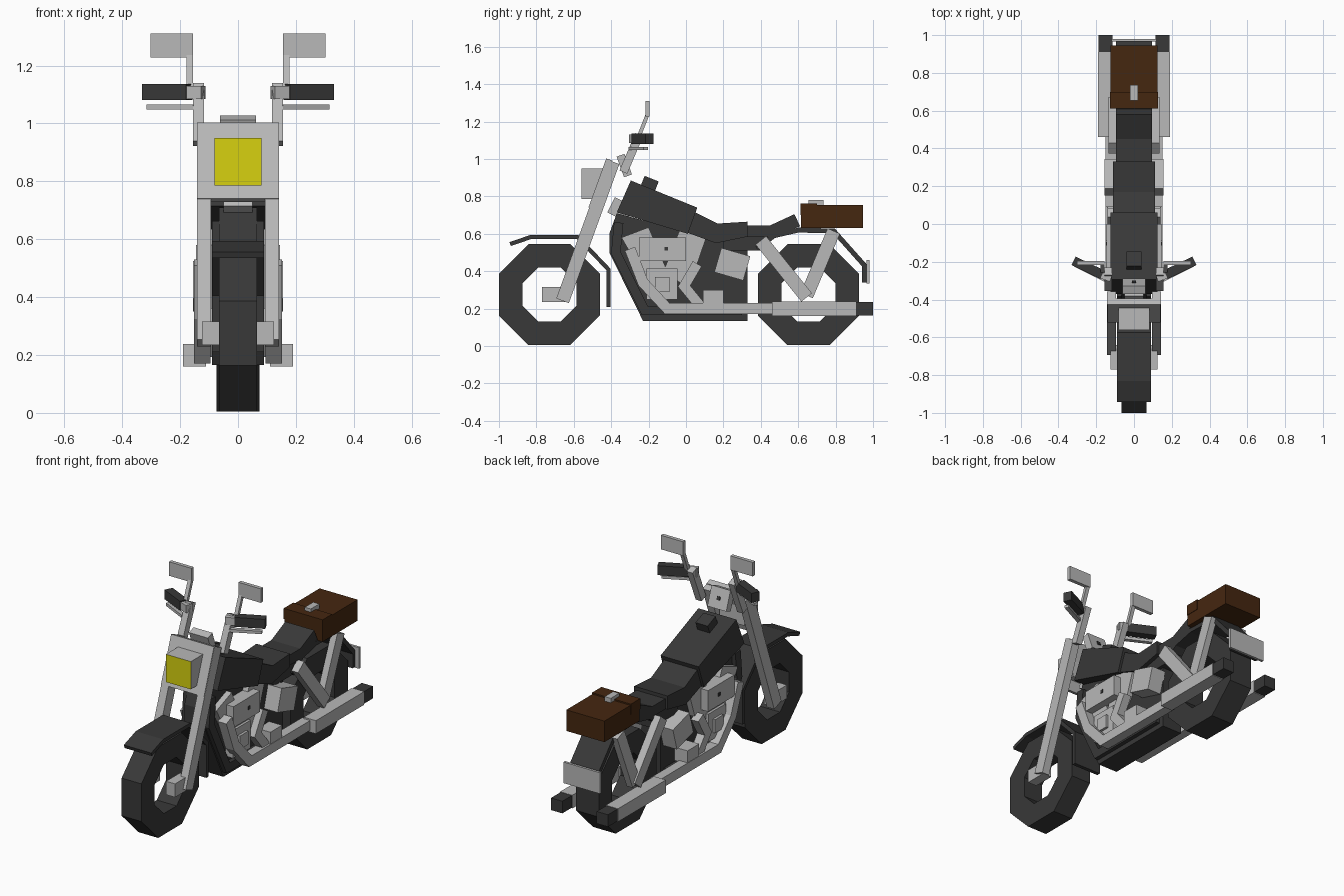
import bpy, bmesh, math
from mathutils import Vector

cube = bpy.data.objects.get("Cube")
if cube:
    bpy.data.objects.remove(cube, do_unlink=True)


def material(name, rgb):
    m = bpy.data.materials.new(name)
    m.use_nodes = True
    m.diffuse_color = (*rgb, 1)
    m.node_tree.nodes["Principled BSDF"].inputs["Base Color"].default_value = (*rgb, 1)
    return m


metal = material("light grey metal", (0.48, 0.48, 0.48))
dark = material("dark rubber", (0.04, 0.04, 0.04))
leather = material("brown leather", (0.06, 0.02, 0.005))
glass = material("yellow lamp", (0.68, 0.64, 0.005))


def finish(name, bm, mat, mirror=False):
    bmesh.ops.recalc_face_normals(bm, faces=bm.faces)
    mesh = bpy.data.meshes.new(name)
    bm.to_mesh(mesh)
    bm.free()
    mesh.materials.append(mat)
    ob = bpy.data.objects.new(name, mesh)
    bpy.context.collection.objects.link(ob)
    if mirror:
        mod = ob.modifiers.new("Mirror", "MIRROR")
        mod.use_mirror_merge = False
    return ob


def prism(name, outline, lo, hi, mat, mirror=False, axis="x"):
    """Extrude an outline (y,z along x, or x,y along z) from lo to hi."""
    bm = bmesh.new()
    place = (lambda a, b: (lo, a, b)) if axis == "x" else (lambda a, b: (a, b, lo))
    face = bm.faces.new([bm.verts.new(place(a, b)) for a, b in outline])
    ext = bmesh.ops.extrude_face_region(bm, geom=[face])
    verts = [v for v in ext["geom"] if isinstance(v, bmesh.types.BMVert)]
    step = (hi - lo, 0, 0) if axis == "x" else (0, 0, hi - lo)
    bmesh.ops.translate(bm, verts=verts, vec=step)
    return finish(name, bm, mat, mirror)


def box(name, x, y, z, mat, mirror=False):
    return prism(name, [(y[0], z[0]), (y[1], z[0]), (y[1], z[1]), (y[0], z[1])],
                 x[0], x[1], mat, mirror)


def band(path, width):
    """Outline of a mitred band that follows a path."""
    pts = [Vector(p) for p in path]
    left, right = [], []
    for i, p in enumerate(pts):
        dirs = []
        if i:
            dirs.append((p - pts[i - 1]).normalized())
        if i < len(pts) - 1:
            dirs.append((pts[i + 1] - p).normalized())
        norms = [Vector((-d.y, d.x)) for d in dirs]
        n = sum(norms, Vector((0, 0))).normalized()
        off = n * (width / 2 / n.dot(norms[0]))
        left.append(p + off)
        right.append(p - off)
    return [tuple(v) for v in left + right[::-1]]


def bar(name, path, width, x, mat, mirror=True):
    return prism(name, band(path, width), x[0], x[1], mat, mirror)


def wheel(name, y, half):
    bm = bmesh.new()
    k = 1 / math.cos(math.pi / 8)
    ring = []
    for i in range(8):
        a = math.pi / 8 + i * math.pi / 4
        ring.append([bm.verts.new((x, y + r * k * math.cos(a), 0.275 + r * k * math.sin(a)))
                     for x, r in ((-half, 0.27), (half, 0.27), (half, 0.145), (-half, 0.145))])
    for i in range(8):
        a, b = ring[i], ring[(i + 1) % 8]
        for j in range(4):
            n = (j + 1) % 4
            bm.faces.new((a[j], a[n], b[n], b[j]))
    finish(name, bm, dark)


# Wheels and fenders
wheel("front_wheel", -0.73, 0.065)
wheel("rear_wheel", 0.655, 0.075)
bar("front_fender", [(-0.94, 0.545), (-0.83, 0.583), (-0.58, 0.583), (-0.415, 0.41),
                     (-0.415, 0.21)], 0.022, (-0.09, 0.09), dark, False)
bar("rear_fender", [(0.38, 0.52), (0.47, 0.59), (0.6, 0.62), (0.79, 0.615), (0.955, 0.43),
                    (0.955, 0.34)], 0.026, (-0.095, 0.095), dark, False)
box("rear_plate", (-0.12, 0.12), (0.965, 0.98), (0.335, 0.46), metal)

# Fork, headlight and gauge
bar("fork_leg", [(-0.66, 0.242), (-0.39, 0.985)], 0.072, (0.094, 0.142), metal)
bar("fork_cover", [(-0.505, 0.735), (-0.41, 0.997)], 0.035, (-0.141, 0.141), metal, False)
bar("steering_neck", [(-0.4, 0.755), (-0.3, 0.705)], 0.09, (-0.05, 0.05), metal, False)
box("front_caliper", (0.066, 0.125), (-0.77, -0.64), (0.235, 0.315), metal, True)
lamp = box("headlight", (-0.082, 0.082), (-0.56, -0.43), (0.785, 0.95), metal)
lamp.data.materials.append(glass)
for f in lamp.data.polygons:
    if f.normal.y < -0.9:
        f.material_index = 1
bar("gauge", [(-0.35, 1.02), (-0.31, 0.91)], 0.045, (-0.062, 0.062), metal, False)
bar("gauge_dial", [(-0.311, 0.982), (-0.304, 0.963)], 0.01, (-0.01, 0.01), dark, False)

# Handlebars, levers and mirrors
bar("handlebar_riser", [(-0.335, 0.93), (-0.25, 1.13)], 0.045, (0.117, 0.156), metal)
prism("handlebar_arm", band([(0.12, -0.285), (0.18, -0.262)], 0.045), 1.085, 1.13,
      metal, True, "z")
prism("grip", band([(0.168, -0.268), (0.32, -0.195)], 0.05), 1.08, 1.136, dark, True, "z")
prism("lever", band([(0.15, -0.295), (0.31, -0.215)], 0.025), 1.048, 1.065, metal, True, "z")
bar("mirror_stem", [(-0.26, 1.1), (-0.205, 1.24)], 0.02, (0.155, 0.178), metal)
box("mirror", (0.155, 0.302), (-0.217, -0.195), (1.227, 1.31), metal, True)

# Tank and seat
prism("fuel_tank", [(-0.295, 0.885), (0.06, 0.74), (0.01, 0.6), (-0.37, 0.715)],
      -0.125, 0.125, dark)
bar("filler_cap", [(-0.235, 0.875), (-0.16, 0.845)], 0.075, (-0.04, 0.04), dark, False)
prism("seat", [(0.05, 0.715), (0.17, 0.655), (0.33, 0.665), (0.33, 0.585), (0.16, 0.55),
               (0.01, 0.605)], -0.11, 0.11, dark)
prism("rear_seat", [(0.32, 0.645), (0.45, 0.645), (0.58, 0.705), (0.61, 0.64), (0.46, 0.583),
                    (0.32, 0.583)], -0.095, 0.095, dark)
box("seat_frame", (-0.085, 0.085), (0.2, 0.44), (0.51, 0.585), dark)

# Luggage box
box("luggage_box", (-0.125, 0.125), (0.615, 0.945), (0.63, 0.755), leather)
box("luggage_flap", (-0.128, 0.128), (0.612, 0.7), (0.7, 0.763), leather)
box("luggage_buckle", (-0.02, 0.02), (0.655, 0.735), (0.755, 0.782), metal)

# Frame and engine
prism("engine_body", [(-0.37, 0.71), (-0.41, 0.6), (-0.41, 0.5), (-0.23, 0.135), (0.33, 0.135),
                      (0.33, 0.52), (0.2, 0.56), (0.0, 0.61)], -0.065, 0.065, dark)
bar("frame_tube", [(-0.36, 0.66), (-0.375, 0.5), (-0.22, 0.19), (0.3, 0.19)], 0.05,
    (0.06, 0.09), dark)
prism("front_cylinder", [(-0.345, 0.58), (-0.2, 0.635), (-0.1, 0.4), (-0.22, 0.36)],
      -0.1, 0.1, metal)
prism("rear_cylinder", [(-0.03, 0.63), (0.11, 0.585), (0.06, 0.44), (-0.02, 0.33),
                        (-0.12, 0.4)], -0.1, 0.1, metal)
box("air_cleaner", (0.06, 0.145), (-0.25, 0.0), (0.455, 0.58), metal, True)
box("air_cleaner_bolt", (0.14, 0.149), (-0.115, -0.095), (0.51, 0.53), dark, True)
box("crankcase", (0.05, 0.115), (-0.21, -0.045), (0.25, 0.415), metal, True)
box("crankcase_cover", (0.1, 0.13), (-0.167, -0.087), (0.29, 0.37), metal, True)
bar("side_cover", [(0.17, 0.46), (0.325, 0.415)], 0.135, (0.06, 0.155), metal)
box("foot_peg", (0.06, 0.15), (0.09, 0.2), (0.22, 0.3), metal, True)

# Exhausts
bar("front_exhaust", [(-0.3, 0.52), (-0.23, 0.34), (-0.1, 0.2), (0.47, 0.2)], 0.058,
    (0.095, 0.152), metal)
bar("rear_exhaust", [(0.06, 0.44), (-0.01, 0.32), (0.08, 0.21)], 0.055, (0.09, 0.14), metal)
box("muffler", (0.11, 0.19), (0.46, 0.91), (0.16, 0.238), metal, True)
box("muffler_tip", (0.113, 0.187), (0.9, 1.0), (0.164, 0.236), dark, True)

# Rear suspension
bar("swing_arm", [(0.645, 0.26), (0.4, 0.565)], 0.072, (0.09, 0.135), metal)
bar("rear_strut", [(0.645, 0.27), (0.79, 0.615)], 0.072, (0.085, 0.125), metal)
